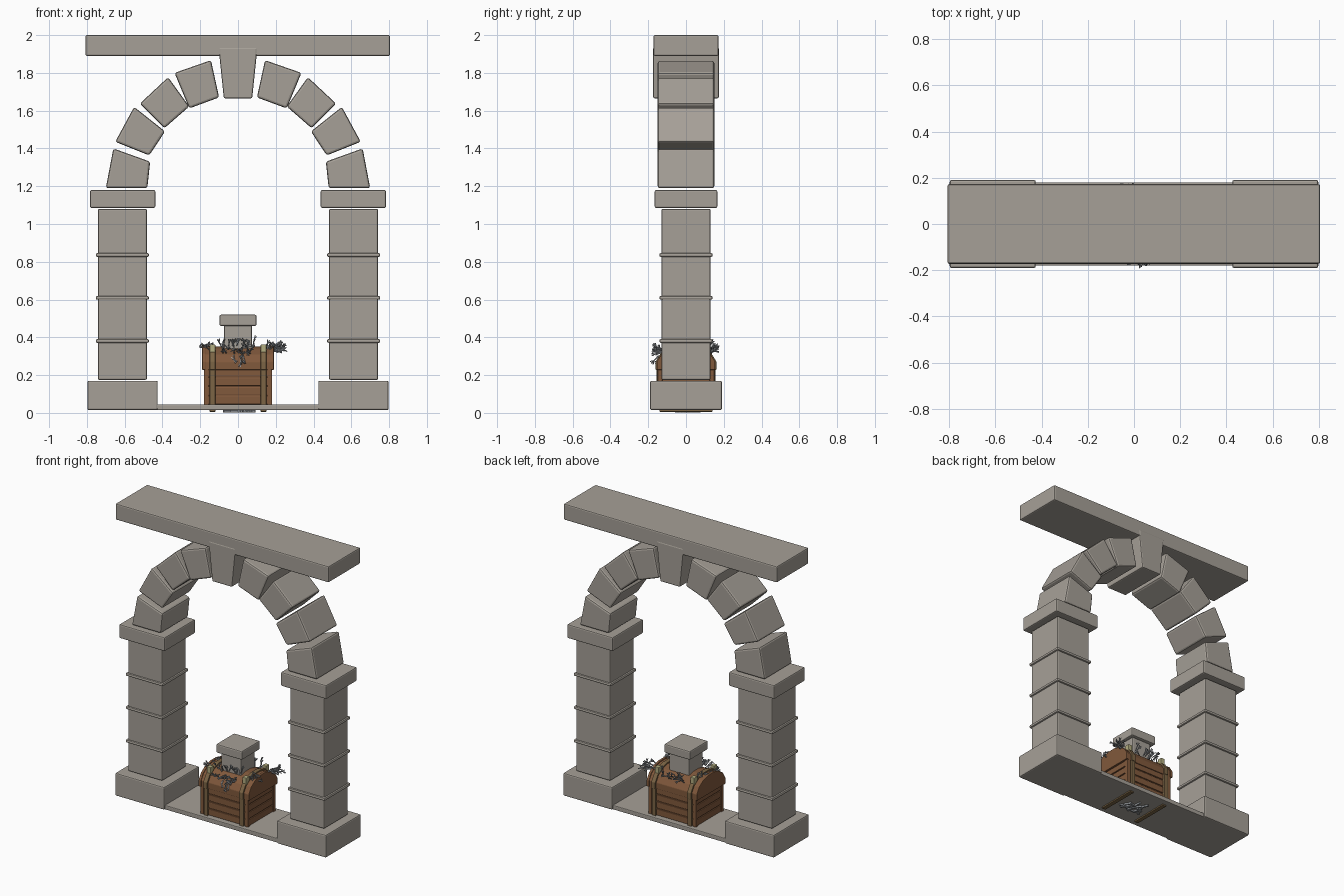
import bpy, bmesh, math, random
from mathutils import Vector, Matrix

if "Cube" in bpy.data.objects:
    bpy.data.objects.remove(bpy.data.objects["Cube"])

random.seed(4)


def mat(name, r, g, b):
    m = bpy.data.materials.new(name)
    m.diffuse_color = (r, g, b, 1)
    m.use_nodes = True
    m.node_tree.nodes["Principled BSDF"].inputs["Base Color"].default_value = m.diffuse_color
    return m


STONE = mat("stone", 0.38, 0.35, 0.31)
WOOD = mat("wood", 0.22, 0.10, 0.045)
TRIM = mat("trim_wood", 0.20, 0.13, 0.06)
PEG = mat("peg", 0.45, 0.42, 0.22)
METAL = mat("metal", 0.35, 0.37, 0.39)


def finish(name, bm, material, bevel=0.0):
    bmesh.ops.recalc_face_normals(bm, faces=bm.faces)
    me = bpy.data.meshes.new(name)
    bm.to_mesh(me)
    bm.free()
    me.materials.append(material)
    ob = bpy.data.objects.new(name, me)
    bpy.context.collection.objects.link(ob)
    if bevel:
        b = ob.modifiers.new("bevel", 'BEVEL')
        b.width, b.segments = bevel, 2
    return ob


def box(name, x, y, z, material=STONE, bevel=0.008):
    """Box from (min, max) ranges on each axis."""
    bm = bmesh.new()
    bmesh.ops.create_cube(bm, size=1)
    for v in bm.verts:
        v.co = [r[0] + (c + 0.5) * (r[1] - r[0]) for c, r in zip(v.co, (x, y, z))]
    return finish(name, bm, material, bevel)


def prism(name, pts, lo, hi, axis, material=STONE, bevel=0.008):
    """Extrude a 2D outline along x ('X': pts are y,z) or y ('Y': pts are x,z)."""
    bm = bmesh.new()
    put = (lambda a, b, t: (t, a, b)) if axis == 'X' else (lambda a, b, t: (a, t, b))
    f = bm.faces.new([bm.verts.new(put(a, b, lo)) for a, b in pts])
    ext = bmesh.ops.extrude_face_region(bm, geom=[f])
    for v in ext["geom"]:
        if isinstance(v, bmesh.types.BMVert):
            v.co = put(*((v.co.y, v.co.z) if axis == 'X' else (v.co.x, v.co.z)), hi)
    return finish(name, bm, material, bevel)


# lintel and floor slab
box("lintel", (-0.807, 0.805), (-0.172, 0.172), (1.89, 2.0))
box("floor_slab", (-0.45, 0.45), (-0.18, 0.18), (0.015, 0.045), bevel=0.005)

# voussoir outlines for the left half of the arch
VOUSSOIRS = [
    [(-0.70, 1.19), (-0.48, 1.19), (-0.465, 1.33), (-0.66, 1.40)],
    [(-0.65, 1.435), (-0.55, 1.62), (-0.386, 1.49), (-0.47, 1.363)],
    [(-0.52, 1.637), (-0.37, 1.777), (-0.258, 1.622), (-0.39, 1.507)],
    [(-0.336, 1.80), (-0.143, 1.867), (-0.10, 1.67), (-0.258, 1.612)],
]
for side, s in (("left", -1), ("right", 1)):
    def span(a, b):
        return tuple(sorted((s * a, s * b)))
    box(side + "_base", span(0.425, 0.797), (-0.19, 0.19), (0.015, 0.17))
    # shaft blocks with thin raised joints
    joints = [0.175, 0.381, 0.609, 0.836, 1.08]
    for i in range(4):
        box(f"{side}_shaft_{i}", span(0.482, 0.742), (-0.13, 0.13),
            (joints[i], joints[i + 1]))
        if i:
            box(f"{side}_joint_{i}", span(0.471, 0.753), (-0.141, 0.141),
                (joints[i] - 0.01, joints[i] + 0.01))
    box(side + "_capital", span(0.438, 0.783), (-0.166, 0.166), (1.085, 1.18))
    for i, pts in enumerate(VOUSSOIRS):
        prism(f"{side}_voussoir_{i}", [(-s * x, z) for x, z in pts], -0.15, 0.15, 'Y',
              bevel=0.012)
prism("keystone", [(-0.075, 1.665), (0.075, 1.665), (0.103, 1.935), (-0.103, 1.935)],
      -0.174, 0.174, 'Y')

# pedestal rising through the chest
box("pedestal", (-0.075, 0.075), (-0.075, 0.075), (0.05, 0.47))
box("pedestal_cap", (-0.098, 0.098), (-0.098, 0.098), (0.46, 0.52))

# chest body: core with plank courses
box("chest_core", (-0.168, 0.168), (-0.138, 0.138), (0.04, 0.24), WOOD, 0)
for i in range(4):
    z = 0.045 + i * 0.049
    box(f"chest_plank_{i}", (-0.176, 0.176), (-0.145, 0.145), (z, z + 0.043), WOOD, 0.004)
for sx in (-1, 1):
    for sy in (-1, 1):
        box("corner_post", sorted((sx * 0.155, sx * 0.18)),
            sorted((sy * 0.125, sy * 0.15)), (0.04, 0.24), WOOD, 0.003)

# arched lid and straps
LID = [(-0.15, 0.228), (-0.15, 0.27), (-0.125, 0.31), (-0.08, 0.34), (-0.03, 0.352)]
LID = LID + [(-y, z) for y, z in reversed(LID)]
prism("lid", LID, -0.182, 0.182, 'X', WOOD, 0.003)
for sx in (-1, 1):
    prism("lid_rim", [(y * 1.03, 0.228 + (z - 0.228) * 1.04) for y, z in LID],
          sx * 0.172, sx * 0.19, 'X', WOOD, 0.003)
    prism("lid_strap", [(y * 1.07, 0.228 + (z - 0.228) * 1.07) for y, z in LID],
          sx * 0.12, sx * 0.15, 'X', TRIM, 0.003)
    strap = sorted((sx * 0.12, sx * 0.15))
    box("body_strap", strap, (-0.157, 0.157), (0.03, 0.24), TRIM, 0.003)
    box("under_strap", strap, (-0.14, 0.14), (0.006, 0.03), TRIM, 0.003)
    for sy in (-1, 1):
        box("strap_peg", strap, sorted((sy * 0.09, sy * 0.125)), (0.29, 0.362), PEG, 0.003)


# thin metal sprigs spilling over the lid
def rod(bm, a, b, r):
    d = b - a
    m = Matrix.Translation((a + b) / 2) @ d.to_track_quat('Z', 'Y').to_matrix().to_4x4()
    bmesh.ops.create_cone(bm, cap_ends=True, segments=5, radius1=r, radius2=r,
                          depth=d.length, matrix=m)


def jitter(k):
    return Vector([random.uniform(-k, k) for _ in range(3)])


def cluster(name, start, end, outward, count, length):
    bm = bmesh.new()
    for _ in range(count):
        p = Vector(start).lerp(Vector(end), random.random()) + jitter(0.012)
        d = (Vector(outward).normalized() + jitter(0.55)).normalized()
        q = p + d * length * random.uniform(0.6, 1)
        rod(bm, p, q, 0.0035)
        for _ in range(3):
            rod(bm, q, q + (d + jitter(0.6)).normalized() * 0.02, 0.003)
    finish(name, bm, METAL)


cluster("front_sprigs", (-0.09, -0.12, 0.325), (0.07, -0.12, 0.325), (0, -0.6, 0.15), 20, 0.045)
cluster("front_drop_sprigs", (-0.04, -0.135, 0.31), (0.02, -0.135, 0.31), (0, -0.4, -0.5), 8, 0.045)
cluster("back_sprigs", (-0.09, 0.12, 0.32), (0.09, 0.12, 0.32), (0.1, 0.5, 0.4), 16, 0.045)
cluster("right_sprigs", (0.15, 0.06, 0.32), (0.19, 0.11, 0.335), (0.9, 0.25, 0.3), 16, 0.07)
cluster("right_front_sprigs", (0.13, -0.08, 0.33), (0.18, -0.04, 0.33), (0.5, -0.2, 0.5), 10, 0.04)
cluster("left_sprigs", (-0.15, -0.09, 0.33), (-0.13, 0.07, 0.33), (-0.3, -0.1, 0.4), 12, 0.035)
cluster("centre_sprigs", (-0.1, -0.08, 0.35), (0.1, -0.08, 0.35), (0, -0.2, 0.6), 14, 0.03)

# sprigs lying flat under the slab
bm = bmesh.new()
for _ in range(16):
    p = Vector((random.uniform(-0.05, 0.05), random.uniform(-0.05, 0.05), 0.009))
    a = random.uniform(0, math.tau)
    rod(bm, p, p + Vector((math.cos(a), math.sin(a), 0)) * 0.05, 0.008)
finish("under_sprigs", bm, METAL)
